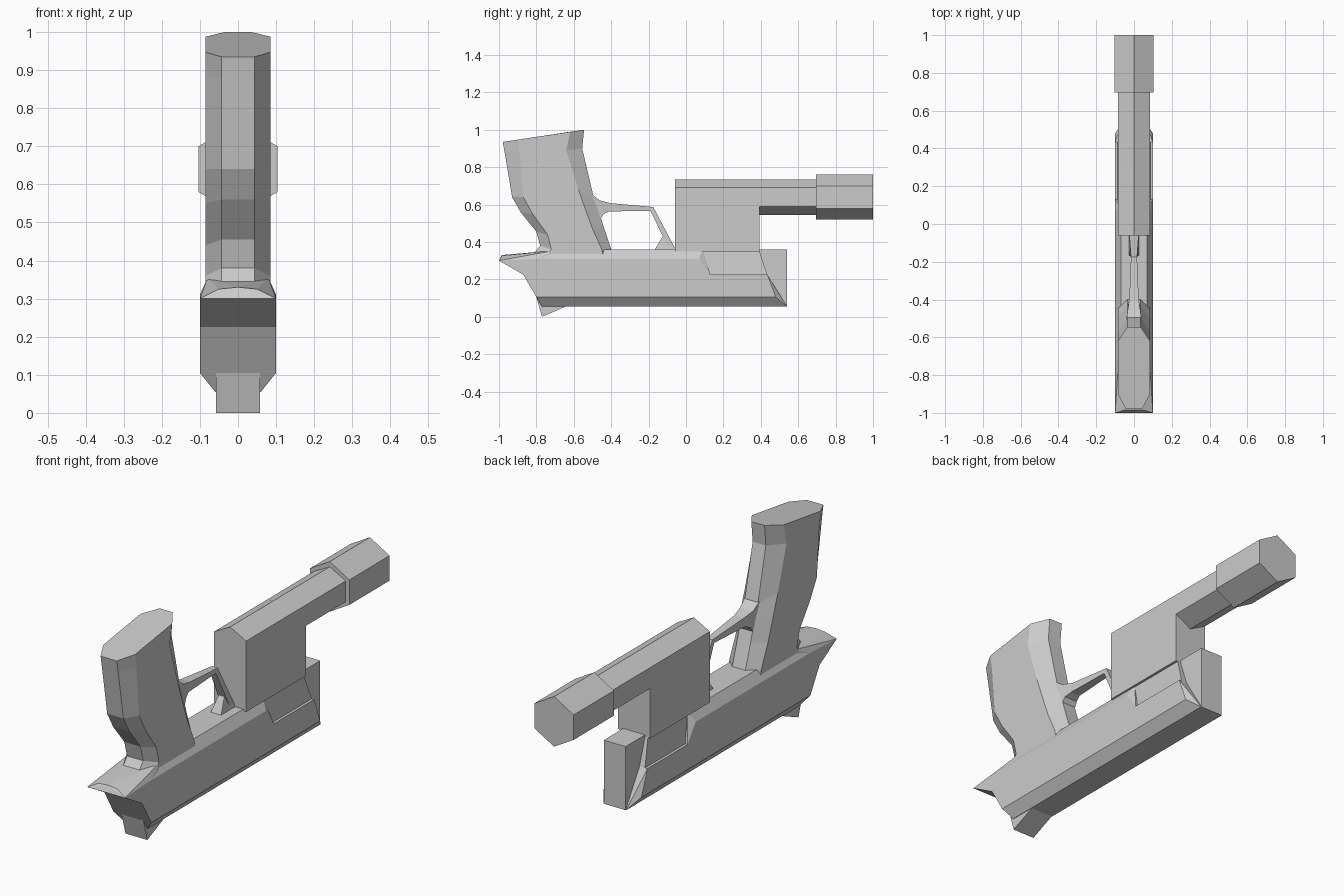
import bpy, bmesh, math

cube = bpy.data.objects.get("Cube")
if cube:
    bpy.data.objects.remove(cube)

# Single matte grey for the whole model
grey = bpy.data.materials.new("matte_grey")
grey.use_nodes = True
colour = (0.6, 0.6, 0.6, 1)
grey.diffuse_color = colour
grey.node_tree.nodes["Principled BSDF"].inputs["Base Color"].default_value = colour


def finish(name, bm):
    """Turn a bmesh into a flat shaded object."""
    bmesh.ops.recalc_face_normals(bm, faces=bm.faces)
    mesh = bpy.data.meshes.new(name)
    bm.to_mesh(mesh)
    bm.free()
    mesh.materials.append(grey)
    obj = bpy.data.objects.new(name, mesh)
    bpy.context.collection.objects.link(obj)
    return obj


def hull(name, half):
    """Convex block from points on the left half, mirrored across x."""
    bm = bmesh.new()
    for x, y, z in half:
        for side in ((1, -1) if x else (1,)):
            bm.verts.new((x * side, y, z))
    res = bmesh.ops.convex_hull(bm, input=bm.verts)
    loose = {g for g in res["geom_interior"] + res["geom_unused"]
             if isinstance(g, bmesh.types.BMVert)}
    bmesh.ops.delete(bm, geom=list(loose), context="VERTS")
    bmesh.ops.dissolve_limit(bm, angle_limit=math.radians(1),
                             verts=bm.verts, edges=bm.edges)
    return finish(name, bm)


def loft(name, half_rings):
    """Skin through half rings, each mirrored across x into a closed loop."""
    bm = bmesh.new()
    loops = []
    for half in half_rings:
        ring = half + [(-x, y, z) for x, y, z in reversed(half) if x]
        loops.append([bm.verts.new(p) for p in ring])
    n = len(loops[0])
    for a, b in zip(loops, loops[1:]):
        for i in range(n):
            j = (i + 1) % n
            bm.faces.new((a[i], a[j], b[j], b[i]))
    bm.faces.new(loops[0])
    bm.faces.new(loops[-1])
    return finish(name, bm)


def ridged_bar(name, w, y0, y1, profile):
    """Six sided bar along y; profile is bottom, low edge, high edge, top."""
    low, edge0, edge1, top = profile
    loft(name, [[(0, y, low), (w, y, edge0), (w, y, edge1), (0, y, top)][:3]
                + [(0.0001, y, top)] for y in (y0, y1)])


# Lower slide with chamfered edges and slanted ends
hull("slide", [(0.06, -0.77, 0.055), (0.1, -0.8, 0.105), (0.1, -0.87, 0.225),
               (0.06, 0.54, 0.055), (0.1, 0.48, 0.105), (0.1, 0.435, 0.225)])

# Frame above the slide
hull("frame", [(0.1, -0.87, 0.225), (0.1, 0.13, 0.225), (0.1, 0.07, 0.31),
               (0.07, 0.09, 0.36), (0.1, -0.8, 0.31), (0.07, -0.7, 0.36)])

# Recessed front part of the frame
hull("dust_cover", [(0.087, 0.05, 0.225), (0.087, 0.435, 0.225),
                    (0.072, 0.05, 0.36), (0.072, 0.39, 0.36)])

# Narrow block at the end of the slide
hull("muzzle_block", [(0.058, y, z) for y in (0.3, 0.54) for z in (0.055, 0.36)])

# Flared tail behind the grip
hull("tail", [(0.1, -1, 0.3), (0.1, -0.87, 0.225), (0, -0.985, 0.33),
              (0.05, -0.985, 0.325), (0.1, -0.8, 0.31), (0.05, -0.79, 0.345),
              (0.08, -0.7, 0.355), (0.1, -0.7, 0.225)])

# Small wedge below the slide
hull("rear_wedge", [(0.058, -0.8, 0.105), (0.058, -0.77, 0), (0.058, -0.64, 0.056),
                    (0.058, -0.64, 0.105)])

# Grip: back, back shoulder, front shoulder and front of each section
sections = [
    ((-0.98, 0.935), (-0.9, 0.947), (-0.62, 0.988), (-0.545, 1.0)),
    ((-0.97, 0.88), (-0.89, 0.88), (-0.64, 0.89), (-0.555, 0.9)),
    ((-0.93, 0.64), (-0.87, 0.64), (-0.575, 0.68), (-0.495, 0.645)),
    ((-0.885, 0.56), (-0.82, 0.55), (-0.54, 0.58), (-0.47, 0.58)),
    ((-0.8, 0.455), (-0.74, 0.44), (-0.5, 0.47), (-0.44, 0.48)),
    ((-0.78, 0.38), (-0.72, 0.36), (-0.45, 0.36), (-0.4, 0.36)),
    ((-0.82, 0.33), (-0.76, 0.31), (-0.44, 0.31), (-0.4, 0.31)),
]
widths = (0.043, 0.085, 0.085, 0.035)
loft("grip", [[(w, y, z) for w, (y, z) in zip(widths, s)] for s in sections])

# Trigger guard: half width, outer point and inner point along the bow
guard = [
    (0.04, (-0.51, 0.66), (-0.47, 0.5)),
    (0.034, (-0.46, 0.622), (-0.44, 0.55)),
    (0.025, (-0.4, 0.607), (-0.41, 0.563)),
    (0.016, (-0.175, 0.587), (-0.19, 0.567)),
    (0.025, (-0.05, 0.35), (-0.085, 0.35)),
]
loft("trigger_guard", [[(w, *outer), (w, *inner)] for w, outer, inner in guard])

# Trigger stub inside the guard
hull("trigger", [(0.028, -0.17, 0.355), (0.015, -0.125, 0.43),
                 (0.015, -0.105, 0.435), (0.028, -0.06, 0.355)])

# Lamp housing with a ridged top, its tube and its wider head
hull("lamp_housing", [(0.085, y, z) for y in (-0.06, 0.393) for z in (0.35, 0.69)]
     + [(0, y, 0.735) for y in (-0.06, 0.393)])
ridged_bar("lamp_tube", 0.085, 0.3, 0.72, (0.545, 0.59, 0.69, 0.735))
ridged_bar("lamp_head", 0.104, 0.695, 1.0, (0.52, 0.58, 0.7, 0.76))
